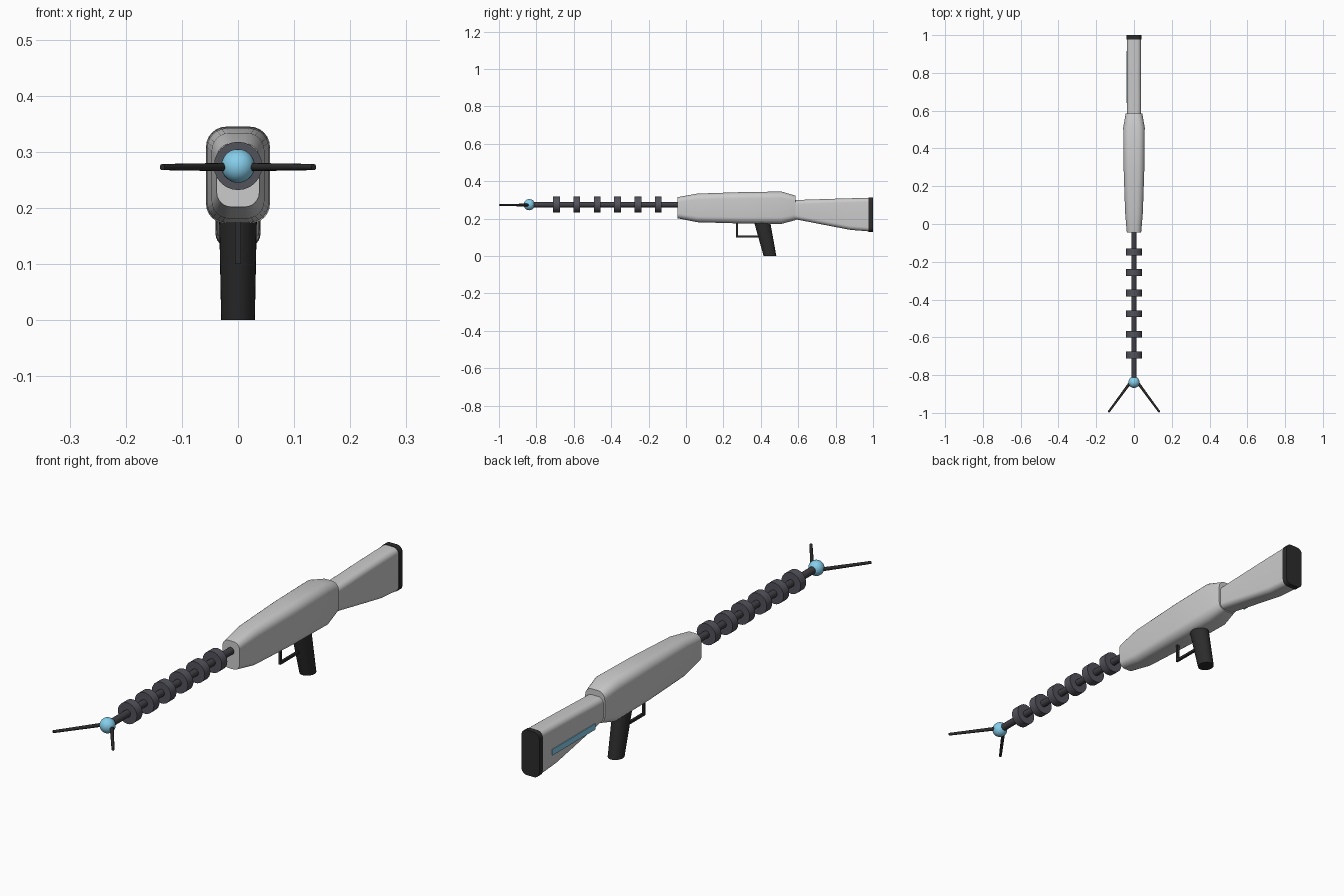
import bpy, bmesh, math
from mathutils import Vector

if "Cube" in bpy.data.objects:
    bpy.data.objects.remove(bpy.data.objects["Cube"])


def material(name, rgb):
    m = bpy.data.materials.new(name)
    m.diffuse_color = (*rgb, 1)
    m.use_nodes = True
    m.node_tree.nodes["Principled BSDF"].inputs["Base Color"].default_value = m.diffuse_color
    return m


BLACK = material("black_rubber", (0.025, 0.025, 0.025))
DARK = material("dark_metal", (0.05, 0.05, 0.06))
RING = material("ring_metal", (0.085, 0.085, 0.105))
BLUE = material("sky_blue", (0.24, 0.62, 0.83))


def finish(name, bm, mat=None, angle=35):
    bmesh.ops.recalc_face_normals(bm, faces=bm.faces)
    me = bpy.data.meshes.new(name)
    bm.to_mesh(me)
    bm.free()
    ob = bpy.data.objects.new(name, me)
    bpy.context.collection.objects.link(ob)
    if mat:
        me.materials.append(mat)
    bpy.ops.object.select_all(action='DESELECT')
    ob.select_set(True)
    bpy.context.view_layer.objects.active = ob
    bpy.ops.object.shade_smooth_by_angle(angle=math.radians(angle))
    return ob


def skin(name, rings, mat=None, angle=35):
    """Join equal-length point loops into a capped solid."""
    bm = bmesh.new()
    loops = [[bm.verts.new(p) for p in ring] for ring in rings]
    n = len(loops[0])
    for a, b in zip(loops, loops[1:]):
        for i in range(n):
            j = (i + 1) % n
            bm.faces.new((a[i], a[j], b[j], b[i]))
    bm.faces.new(loops[0])
    bm.faces.new(loops[-1])
    return finish(name, bm, mat, angle)


def rounded_section(y, zlo, zhi, hw, r, steps=6):
    pts = []
    zc, hh = (zlo + zhi) / 2, (zhi - zlo) / 2
    for q, (sx, sz) in enumerate(((1, 1), (-1, 1), (-1, -1), (1, -1))):
        for s in range(steps + 1):
            a = (q + s / steps) * math.pi / 2
            pts.append((sx * (hw - r) + r * math.cos(a), y,
                        zc + sz * (hh - r) + r * math.sin(a)))
    return pts


def rod(name, a, b, r1, r2, mat, sides=24):
    a, b = Vector(a), Vector(b)
    rot = (b - a).to_track_quat('Z', 'Y')
    circle = [(math.cos(2 * math.pi * i / sides), math.sin(2 * math.pi * i / sides))
              for i in range(sides)]
    return skin(name, [[p + rot @ Vector((c * r, s * r, 0)) for c, s in circle]
                       for p, r in ((a, r1), (b, r2))], mat)


def box(name, lo, hi, mat):
    x0, y0, z0 = lo
    x1, y1, z1 = hi
    return skin(name, [[(x0, y0, z), (x1, y0, z), (x1, y1, z), (x0, y1, z)]
                       for z in (z0, z1)], mat)


# Main housing: y, bottom, top, half width, corner radius
skin("housing", [rounded_section(*s) for s in (
    (-0.045, 0.202, 0.315, 0.038, 0.026),
    (0.06, 0.181, 0.334, 0.047, 0.032),
    (0.30, 0.174, 0.342, 0.055, 0.035),
    (0.51, 0.172, 0.345, 0.057, 0.036),
    (0.585, 0.192, 0.323, 0.044, 0.030))])

# Shoulder stock and butt pad
skin("stock", [rounded_section(*s) for s in (
    (0.56, 0.200, 0.298, 0.037, 0.022),
    (0.60, 0.194, 0.300, 0.038, 0.022),
    (0.78, 0.159, 0.306, 0.038, 0.022),
    (0.88, 0.140, 0.309, 0.038, 0.022),
    (0.98, 0.132, 0.311, 0.038, 0.022))])
skin("butt_pad", [rounded_section(y, 0.130, 0.313, 0.040, 0.024)
                  for y in (0.977, 1.0)], BLACK)

# Glowing strip on the left of the stock
box("stock_strip", (-0.041, 0.64, 0.193), (-0.034, 0.915, 0.217), BLUE)

# Barrel with evenly spaced rings
AXIS = 0.275
rod("barrel", (0, -0.82, AXIS), (0, 0.0, AXIS), 0.0145, 0.0145, DARK)
for k in range(6):
    y = -0.693 + k * 0.109
    rod(f"barrel_ring_{k + 1}", (0, y - 0.018, AXIS), (0, y + 0.018, AXIS),
        0.043, 0.043, RING)

# Tip ball and the two splayed prongs
bm = bmesh.new()
bmesh.ops.create_uvsphere(bm, u_segments=24, v_segments=14, radius=0.03)
bmesh.ops.translate(bm, verts=bm.verts, vec=(0, -0.838, AXIS))
finish("tip_ball", bm, BLUE)
for side, sx in (("left", -1), ("right", 1)):
    rod(f"prong_{side}", (sx * 0.015, -0.833, 0.273), (sx * 0.135, -0.996, 0.273),
        0.0075, 0.0055, BLACK, 12)

# Slanted oval grip
skin("grip", [[(rx * math.cos(t), yc + ry * math.sin(t), z)
               for t in (2 * math.pi * i / 28 for i in range(28))]
              for z, yc, rx, ry in ((0.0, 0.449, 0.030, 0.034),
                                    (0.20, 0.403, 0.034, 0.044))], BLACK)

# Trigger guard
box("guard_front", (-0.005, 0.267, 0.100), (0.005, 0.277, 0.19), BLACK)
box("guard_bottom", (-0.005, 0.267, 0.100), (0.005, 0.40, 0.110), BLACK)
